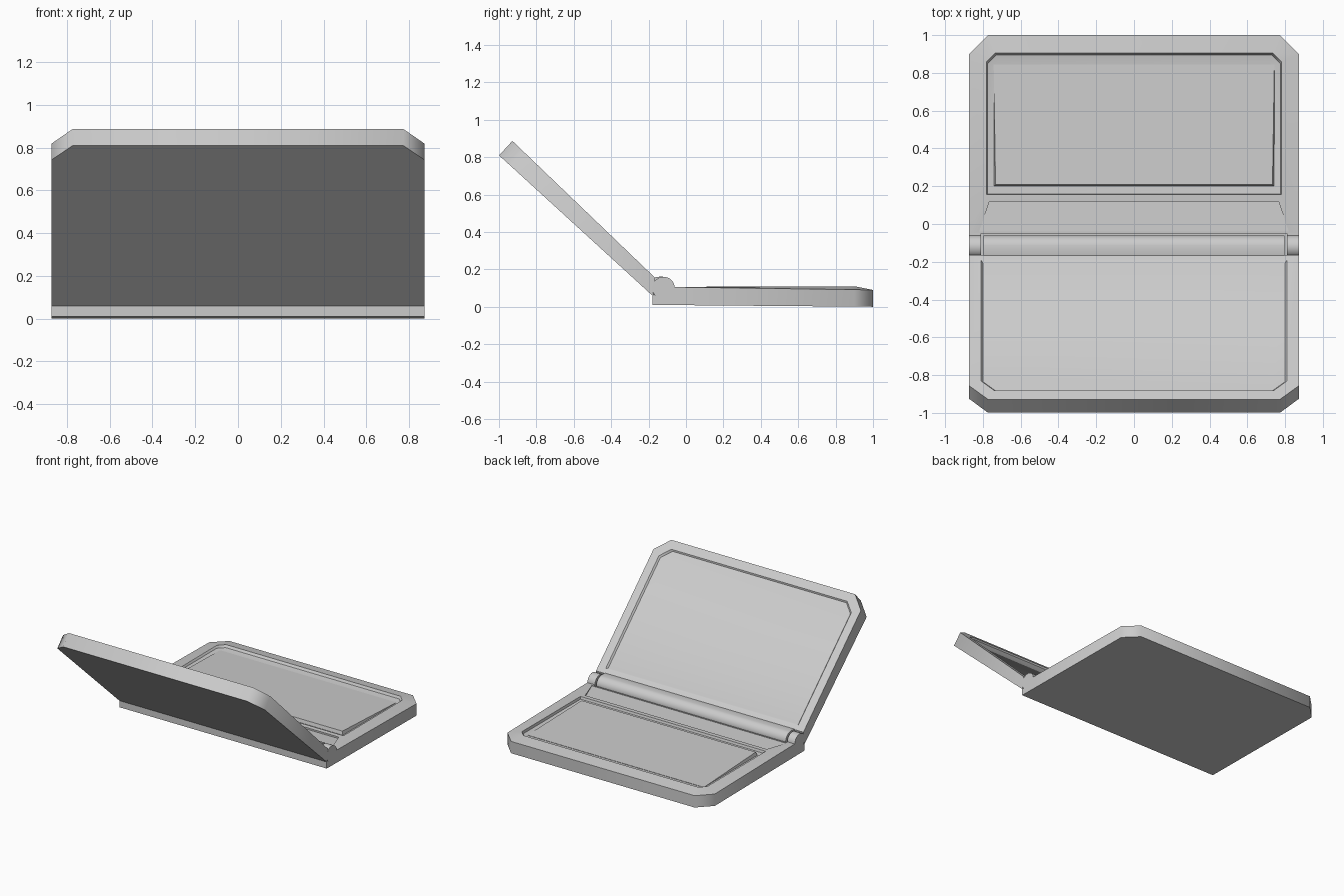
import bpy, bmesh, math
from mathutils import Vector

if "Cube" in bpy.data.objects:
    bpy.data.objects.remove(bpy.data.objects["Cube"])

# One light grey material
grey = bpy.data.materials.new("light_grey")
grey.use_nodes = True
grey.diffuse_color = (0.6, 0.6, 0.6, 1)
grey.node_tree.nodes["Principled BSDF"].inputs["Base Color"].default_value = (0.6, 0.6, 0.6, 1)


def finish(bm, name, angle=46):
    bmesh.ops.remove_doubles(bm, verts=bm.verts, dist=1e-5)
    bmesh.ops.recalc_face_normals(bm, faces=bm.faces)
    mesh = bpy.data.meshes.new(name)
    bm.to_mesh(mesh)
    bm.free()
    mesh.materials.append(grey)
    ob = bpy.data.objects.new(name, mesh)
    bpy.context.collection.objects.link(ob)
    bpy.ops.object.select_all(action='DESELECT')
    ob.select_set(True)
    bpy.context.view_layer.objects.active = ob
    bpy.ops.object.shade_smooth_by_angle(angle=math.radians(angle))
    return ob


def outline(hx, y0, y1, ch, height):
    """Rectangle with its two far corners cut; height(y) gives z."""
    pts = [(-hx, y0), (hx, y0), (hx, y1 - ch), (hx - ch, y1), (ch - hx, y1), (-hx, y1 - ch)]
    return [Vector((x, y, height(y))) for x, y in pts]


def loft(bm, rings, cap_start=True, skip=()):
    """Join rings with quads; skip holds (ring, side) quads left open."""
    vs = [[bm.verts.new(p) for p in r] for r in rings]
    n = len(vs[0])
    for k in range(len(vs) - 1):
        for i in range(n):
            if (k, i) not in skip:
                j = (i + 1) % n
                bm.faces.new((vs[k][i], vs[k][j], vs[k + 1][j], vs[k + 1][i]))
    if cap_start:
        bm.faces.new(vs[0])
    bm.faces.new(vs[-1])


def prism(name, profile, x0, x1, angle=46):
    """Extrude a (y, z) profile along x."""
    bm = bmesh.new()
    loft(bm, [[Vector((x, y, z)) for y, z in profile] for x in (x0, x1)])
    return finish(bm, name, angle)


# Base: tapered tray with a sunken keyboard well and a sunken hinge-side strip
def under(y):
    return 0.01 * (1 - y) / 1.18


def edge(y):
    return 0.105 - 0.015 * (y + 0.05) / 1.05


def rim(y):
    return 0.107 + 0.002 * y


top_outer = outline(0.873, -0.05, 1.0, 0.1, edge)
well_lip = outline(0.78, 0.155, 0.905, 0.045, rim)
bm = bmesh.new()
loft(bm, [
    outline(0.873, -0.05, 1.0, 0.1, under),
    top_outer,
    well_lip,
    outline(0.775, 0.16, 0.895, 0.045, lambda y: rim(y) - 0.018),
    outline(0.745, 0.19, 0.86, 0.03, lambda y: rim(y) - 0.024),
], skip={(1, 0)})
strip = [(-0.82, -0.04), (0.82, -0.04), (0.765, 0.12), (-0.765, 0.12)]
loft(bm, [
    [top_outer[0], top_outer[1], well_lip[1], well_lip[0]],
    [Vector((x, y, 0.106)) for x, y in strip],
    [Vector((x, y, 0.103 if y < 0 else 0.094)) for x, y in strip],
], cap_start=False)
finish(bm, "base")

# Sill under the hinge
prism("rear_sill", [(-0.18, 0.01), (-0.05, 0.009), (-0.05, 0.06), (-0.18, 0.06)], -0.873, 0.873)

# Keyboard wedge, rising toward the hinge
bm = bmesh.new()
loft(bm, [
    [Vector(p) for p in ((-0.743, 0.2, 0.08), (0.743, 0.2, 0.08),
                         (0.743, 0.845, 0.08), (-0.743, 0.845, 0.08))],
    [Vector(p) for p in ((-0.733, 0.208, 0.109), (0.733, 0.208, 0.109),
                         (0.743, 0.845, 0.087), (-0.743, 0.845, 0.087))],
])
finish(bm, "keyboard_wedge", 30)

# Hinge: long centre barrel and an end knuckle on each side
barrel = [(-0.12 + 0.06 * math.cos(a), 0.1 + 0.06 * math.sin(a))
          for a in (2 * math.pi * i / 32 for i in range(32))]
prism("hinge_barrel", barrel, -0.797, 0.797)
for side, name in ((1, "left"), (-1, "right")):
    a, b = sorted((0.81 * side, 0.873 * side))
    prism(name + "_knuckle", barrel, a, b)
    prism(name + "_knuckle_foot", [(-0.165, 0.05), (-0.05, 0.05), (-0.05, 0.105), (-0.165, 0.105)], a, b)

# Lid: built flat as (x, along, thickness), then tilted back about the hinge edge
def face(u):
    return 0.08 + 0.025 * (u - 0.053) / 1.057


along, out = Vector((0, -0.738, 0.675)), Vector((0, 0.675, 0.738))
bm = bmesh.new()
loft(bm, [
    outline(0.873, 0.0, 1.11, 0.1, lambda u: 0.0),
    outline(0.873, 0.053, 1.11, 0.1, face),
    outline(0.81, 0.088, 1.045, 0.07, face),
    outline(0.80, 0.1, 1.037, 0.068, lambda u: face(u) - 0.012),
])
for v in bm.verts:
    x, u, w = v.co
    v.co = Vector((x, -0.18, 0.06)) + along * u + out * w
finish(bm, "lid")

# Web joining the lid to the centre barrel
prism("lid_web", [(-0.178, 0.062), (-0.12, 0.06), (-0.11, 0.159), (-0.135, 0.162), (-0.168, 0.157)],
      -0.797, 0.797)
